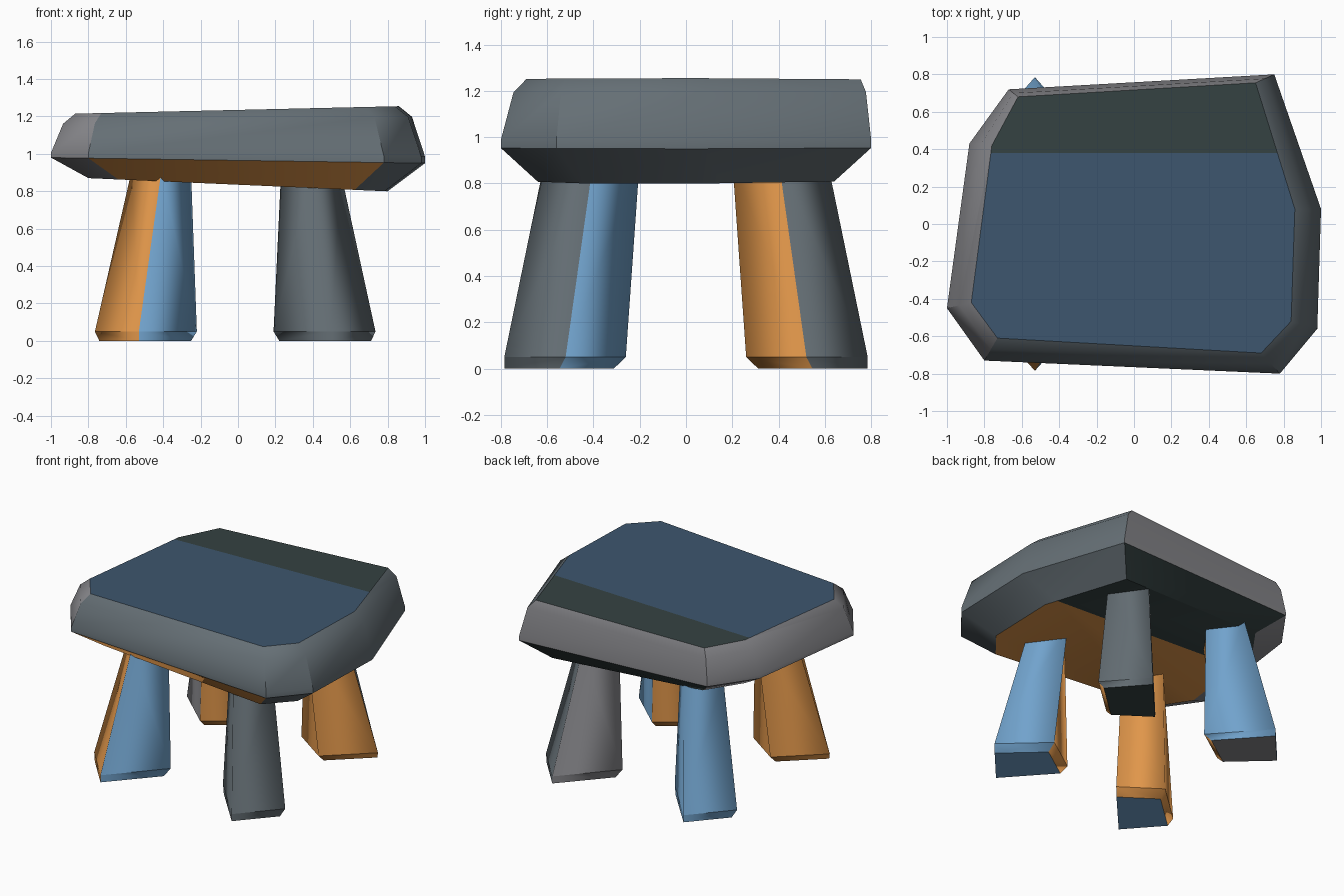
import bpy, bmesh
from mathutils import Vector

if "Cube" in bpy.data.objects:
    bpy.data.objects.remove(bpy.data.objects["Cube"])


def make_material(name, hex_code):
    rgb = [int(hex_code[i:i + 2], 16) / 255 for i in (0, 2, 4)]
    linear = [c / 12.92 if c < 0.04 else ((c + 0.055) / 1.055) ** 2.4 for c in rgb]
    mat = bpy.data.materials.new(name)
    mat.use_nodes = True
    mat.diffuse_color = (*linear, 1)
    bsdf = next(n for n in mat.node_tree.nodes if n.type == "BSDF_PRINCIPLED")
    bsdf.inputs["Base Color"].default_value = (*linear, 1)
    return mat


PALETTE = {
    "orange": "E0964A", "blue": "72A4CE", "slate": "656F75",
    "grey": "87878B", "dark_slate": "354242", "dark_blue": "3D566E",
}
NAMES = list(PALETTE)
MATERIALS = [make_material(name, code) for name, code in PALETTE.items()]


def loft(bm, rings):
    """Stack rings of points; return side faces per band, bottom cap, top cap."""
    loops = [[bm.verts.new(p) for p in ring] for ring in rings]
    count = len(loops[0])
    bands = [[bm.faces.new((low[i], low[(i + 1) % count], high[(i + 1) % count], high[i]))
              for i in range(count)] for low, high in zip(loops, loops[1:])]
    return bands, bm.faces.new(loops[0][::-1]), bm.faces.new(loops[-1])


def paint(face, colour):
    face.material_index = NAMES.index(colour)
    face.smooth = True


def finish(bm, name):
    bmesh.ops.recalc_face_normals(bm, faces=bm.faces[:])
    mesh = bpy.data.meshes.new(name)
    bm.to_mesh(mesh)
    bm.free()
    obj = bpy.data.objects.new(name, mesh)
    bpy.context.collection.objects.link(obj)
    for mat in MATERIALS:
        mesh.materials.append(mat)
    return obj


# Slab: an uneven eight-sided stone with bevelled rims, thicker on the left
OUTER = [(-1, -.45), (-.8, -.73), (.78, -.8), (.98, -.56),
         (1, .08), (.75, .8), (-.67, .72), (-.88, .43)]
INNER = [(-.87, -.42), (-.73, -.61), (.68, -.69), (.84, -.52),
         (.86, .08), (.65, .755), (-.62, .68), (-.76, .42)]
RIM = ["grey", "slate", "slate", "slate", "slate", "grey", "grey", "grey"]
UNDER_RIM = ["grey", "orange", "slate", "slate", "slate", "dark_slate", "grey", "grey"]


def ring(points, height, slope):
    return [(x, y, height + slope * x) for x, y in points]


under = [(x * .8, y * .8) for x, y in OUTER]
shoulder = [((a + c) / 2, (b + d) / 2) for (a, b), (c, d) in zip(OUTER, INNER)]
bm = bmesh.new()
bands, bottom, top = loft(bm, [
    ring(under, .835, -.044), ring(OUTER, .965, -.015), ring(OUTER, .995, -.01),
    ring(shoulder, 1.18, .02), ring(INNER, 1.235, .023)])
for level, band in enumerate(bands):
    for face, rim, low in zip(band, RIM, UNDER_RIM):
        paint(face, rim if level else low)

# Two-tone top and underside, split across the slab
for cap, split, front, back in ((top, .38, "dark_blue", "dark_slate"),
                                (bottom, .15, "orange", "dark_slate")):
    paint(cap, front)
    base = cap.material_index
    geom = [cap, *cap.edges, *cap.verts]
    level = cap.calc_center_median().z
    cut = bmesh.ops.bisect_plane(bm, geom=geom, plane_co=(0, split, 0), plane_no=(0, 1, 0))
    for face in [g for g in cut["geom"] if isinstance(g, bmesh.types.BMFace)]:
        if face.calc_center_median().y > split:
            paint(face, back)
slab = finish(bm, "slab")
bpy.context.view_layer.objects.active = slab
slab.select_set(True)
bpy.ops.object.shade_smooth_by_angle(angle=.6)
slab.select_set(False)

# Legs: leaning tapered diamonds; corners run front, outer, inner-back, inner
FOOT = [(.5, -.785), (.735, -.52), (.45, -.26), (.19, -.44)]
HEAD = [(.39, -.61), (.55, -.4), (.39, -.2), (.23, -.42)]


def leg(name, side, depth, colours, sole):
    def place(points, height, shift):
        return [(side * (x + shift), depth * y, height) for x, y in points]

    shift = 0 if side > 0 else .03
    tip = Vector(FOOT[0])
    sole_points = [tip.lerp(Vector(p), .9) for p in FOOT]
    bm = bmesh.new()
    bands, bottom, top = loft(bm, [place(sole_points, 0, shift), place(FOOT, .05, shift),
                                   place(HEAD, .9, shift * .7)])
    for band in bands:
        for face, colour in zip(band, colours):
            paint(face, colour)
    paint(bottom, sole)
    paint(top, sole)
    # Corners stay soft, the foot rim stays crisp
    for edge in bm.edges:
        a, b = edge.verts
        edge.smooth = abs(a.co.z - b.co.z) > .01
    finish(bm, name)


# Face order: front-outer, back-outer, back-inner, front-inner (flipped at the back)
leg("front_left_leg", 1, 1, ["slate", "blue", "orange", "slate"], "blue")
leg("front_right_leg", -1, 1, ["orange", "orange", "orange", "blue"], "blue")
leg("back_left_leg", 1, -1, ["slate", "orange", "orange", "grey"], "dark_slate")
leg("back_right_leg", -1, -1, ["blue", "grey", "orange", "blue"], "grey")
